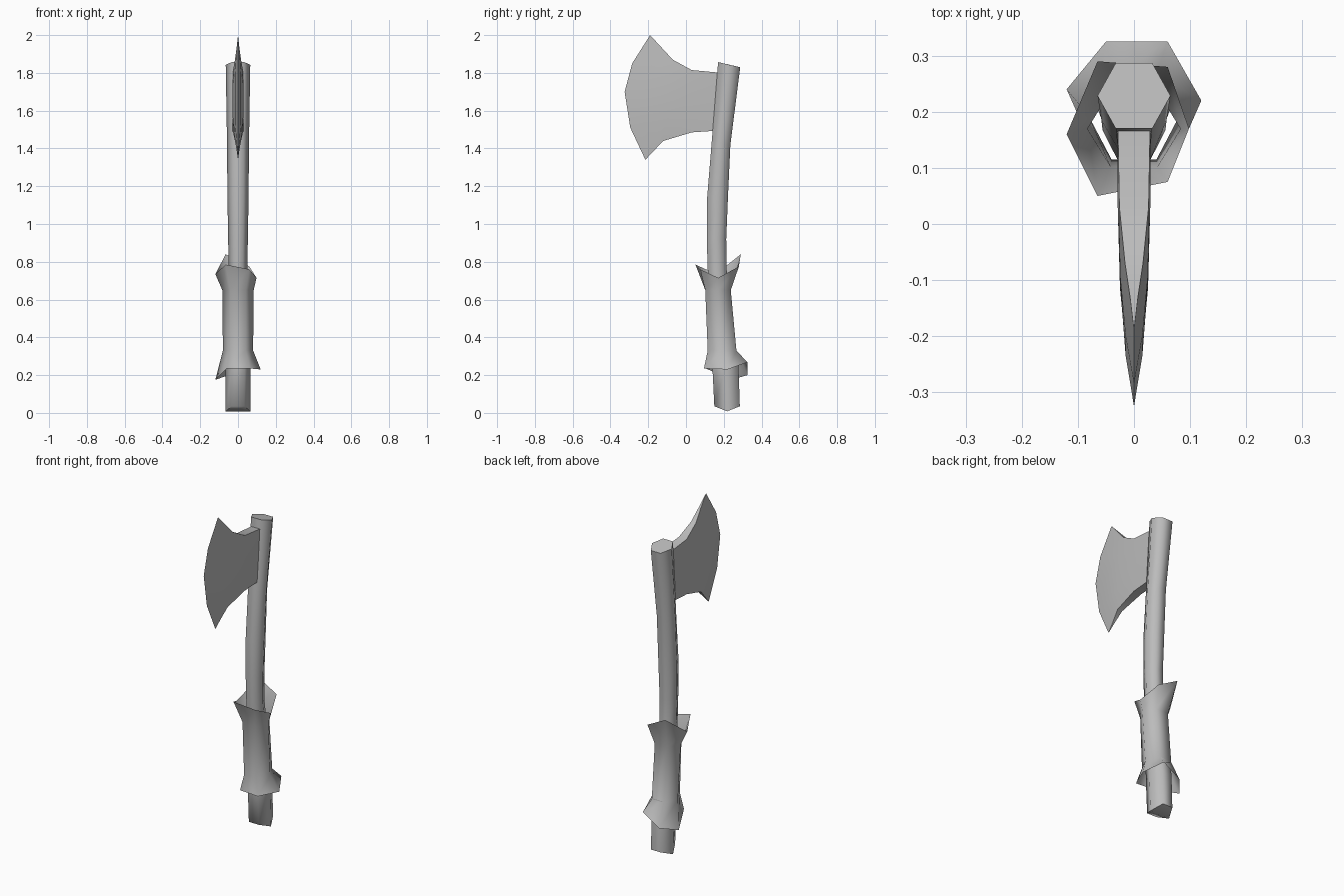
import bpy, bmesh, math

if "Cube" in bpy.data.objects:
    bpy.data.objects.remove(bpy.data.objects["Cube"])

grey = bpy.data.materials.new("plain grey")
grey.use_nodes = True
GREY = (0.5, 0.5, 0.5, 1)
grey.diffuse_color = GREY
grey.node_tree.nodes["Principled BSDF"].inputs["Base Color"].default_value = GREY


def finish(bm, name, angle, closed=True):
    if closed:
        bmesh.ops.remove_doubles(bm, verts=bm.verts, dist=0.0005)
        bmesh.ops.recalc_face_normals(bm, faces=bm.faces)
    mesh = bpy.data.meshes.new(name)
    bm.to_mesh(mesh)
    bm.free()
    obj = bpy.data.objects.new(name, mesh)
    bpy.context.collection.objects.link(obj)
    mesh.materials.append(grey)
    bpy.ops.object.select_all(action="DESELECT")
    obj.select_set(True)
    bpy.context.view_layer.objects.active = obj
    bpy.ops.object.shade_smooth_by_angle(angle=math.radians(angle))
    return obj


def hexagon(half_width, front, back, z_front, z_mid, z_back):
    """Six-sided ring with its corners on the left and right."""
    h, mid = half_width, (front + back) / 2
    return [(-h / 2, front, z_front), (h / 2, front, z_front), (h, mid, z_mid),
            (h / 2, back, z_back), (-h / 2, back, z_back), (-h, mid, z_mid)]


def loft(bm, rings):
    loops = [[bm.verts.new(p) for p in ring] for ring in rings]
    for low, high in zip(loops, loops[1:]):
        for i in range(6):
            j = (i + 1) % 6
            bm.faces.new((low[i], low[j], high[j], high[i]))
    return loops


# Curved handle: half width, front, back, then front / middle / back heights
handle_rings = [
    hexagon(0.066, 0.150, 0.285, 0.035, 0.008, 0.035),
    hexagon(0.066, 0.140, 0.278, 0.24, 0.24, 0.24),
    hexagon(0.050, 0.115, 0.215, 0.76, 0.76, 0.76),
    hexagon(0.052, 0.110, 0.213, 0.92, 0.92, 0.92),
    hexagon(0.056, 0.112, 0.222, 1.14, 1.14, 1.14),
    hexagon(0.058, 0.135, 0.235, 1.42, 1.42, 1.42),
    hexagon(0.065, 0.170, 0.287, 1.857, 1.843, 1.83),
]
bm = bmesh.new()
loops = loft(bm, handle_rings)
bottom, top = loops[0], loops[-1]
bm.faces.new((bottom[0], bottom[1], bottom[2], bottom[5]))
bm.faces.new((bottom[5], bottom[2], bottom[3], bottom[4]))
bm.faces.new(top)
finish(bm, "handle", 70)

# Open grip sleeve with ragged, flared ends
grip_rings = [
    [(-0.06, 0.105, 0.235), (0.065, 0.095, 0.235), (0.12, 0.22, 0.23),
     (0.06, 0.325, 0.268), (-0.05, 0.325, 0.20), (-0.12, 0.24, 0.175)],
    hexagon(0.080, 0.115, 0.267, 0.33, 0.33, 0.33),
    hexagon(0.083, 0.102, 0.237, 0.65, 0.65, 0.65),
    [(-0.065, 0.05, 0.785), (0.06, 0.075, 0.76), (0.098, 0.17, 0.715),
     (0.06, 0.28, 0.775), (-0.065, 0.29, 0.84), (-0.12, 0.16, 0.735)],
]
bm = bmesh.new()
loft(bm, grip_rings)
finish(bm, "grip_sleeve", 80, closed=False)

# Blade columns: top (y, z), bottom (y, z), forward bulge, rim and cheek half thickness
columns = [
    ((0.19, 1.80), (0.18, 1.495), 0, 0.029, 0.029),
    ((0.03, 1.815), (0.03, 1.485), 0, 0.026, 0.029),
    ((-0.07, 1.87), (-0.12, 1.44), 0.01, 0.016, 0.025),
    ((-0.13, 1.935), (-0.168, 1.39), 0.085, 0.007, 0.015),
]
cutting_edge = [(-0.19, 2.0), (-0.285, 1.85), (-0.325, 1.70), (-0.295, 1.51), (-0.215, 1.34)]
ROWS = len(cutting_edge)


def blade_point(column, row):
    """Distance, height and half thickness of one blade grid point."""
    (ty, tz), (by, bz), bulge, rim, cheek = column
    t = row / (ROWS - 1)
    swell = math.sin(math.pi * t)
    thick = rim if row in (0, ROWS - 1) else cheek
    return ty + (by - ty) * t - bulge * swell, tz + (bz - tz) * t, thick


grid = [[blade_point(c, r) for r in range(ROWS)] for c in columns]
grid.append([(y, z, 0) for y, z in cutting_edge])

bm = bmesh.new()
sides = [[[bm.verts.new((s * w, y, z)) for y, z, w in col] for col in grid] for s in (-1, 1)]
for side in sides:
    for a, b in zip(side, side[1:]):
        for r in range(ROWS - 1):
            bm.faces.new((a[r], a[r + 1], b[r + 1], b[r]))
left, right = sides
for row in (0, ROWS - 1):
    for c in range(len(columns) - 1):
        bm.faces.new((left[c][row], left[c + 1][row], right[c + 1][row], right[c][row]))
    bm.faces.new((left[-2][row], left[-1][row], right[-2][row]))
for r in range(ROWS - 1):
    bm.faces.new((left[0][r], left[0][r + 1], right[0][r + 1], right[0][r]))
finish(bm, "axe_blade", 60)
